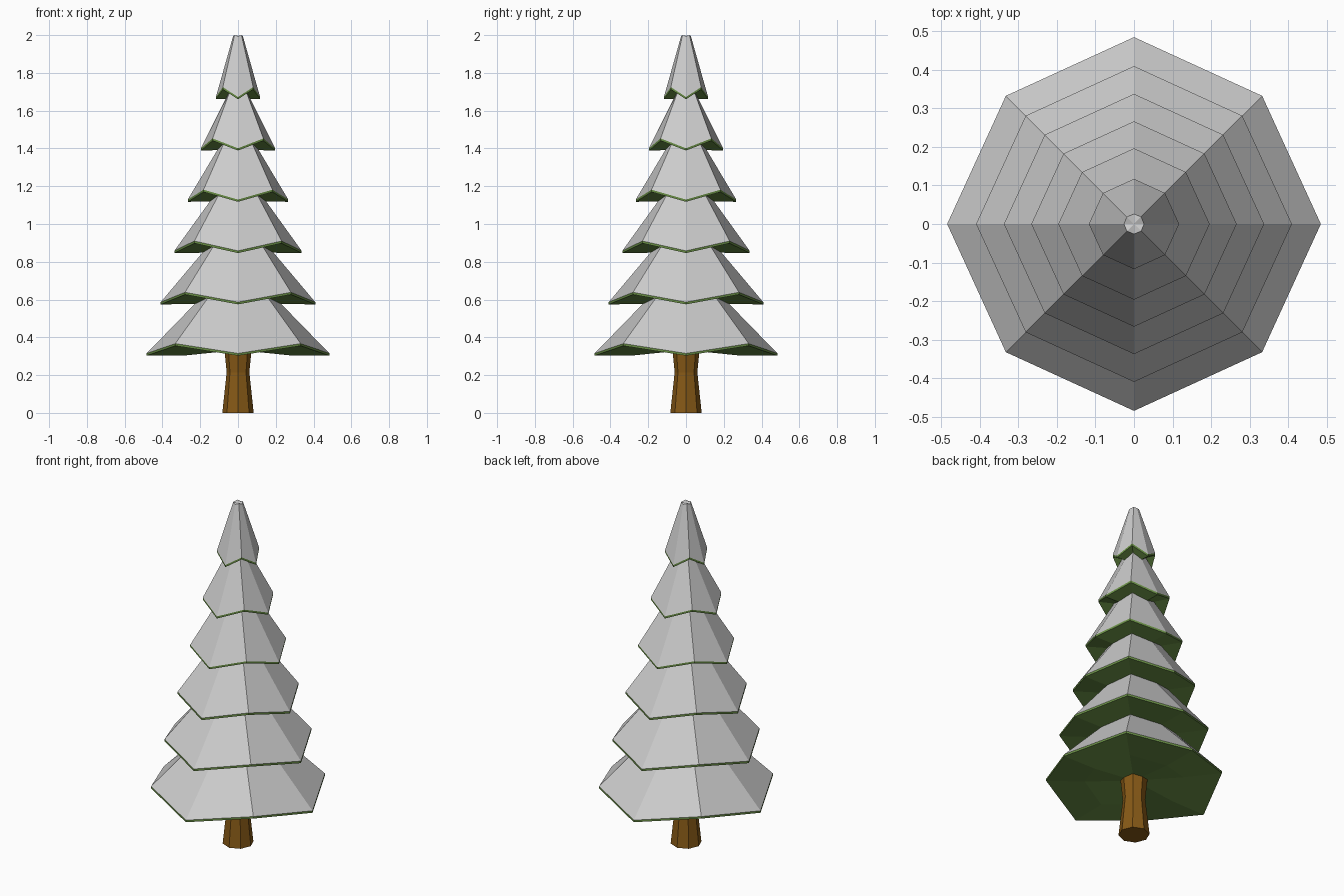
import bpy, bmesh, math

if "Cube" in bpy.data.objects:
    bpy.data.objects.remove(bpy.data.objects["Cube"])


def material(name, color):
    m = bpy.data.materials.new(name)
    m.diffuse_color = (*color, 1)
    m.use_nodes = True
    m.node_tree.nodes["Principled BSDF"].inputs["Base Color"].default_value = m.diffuse_color
    return m


def ring(r, z, rise=0.0, squash=1.0):
    """Octagon; every second (diagonal) corner is raised and pulled in."""
    pts = []
    for i in range(8):
        a = i * math.pi / 4
        odd = i % 2
        rr = r * (squash if odd else 1)
        pts.append((rr * math.cos(a), rr * math.sin(a), z + rise * odd))
    return pts


def loft(name, rings, mat=None, cap_bottom=None, cap_top=None):
    """Skin rings from bottom to top; caps are fans to a point at the given z."""
    bm = bmesh.new()
    loops = [[bm.verts.new(p) for p in r] for r in rings]
    for lo, hi in zip(loops, loops[1:]):
        for i in range(8):
            j = (i + 1) % 8
            bm.faces.new((lo[i], lo[j], hi[j], hi[i]))
    for z, loop, up in ((cap_bottom, loops[0], False), (cap_top, loops[-1], True)):
        if z is None:
            continue
        c = bm.verts.new((0, 0, z))
        for i in range(8):
            a, b = loop[i], loop[(i + 1) % 8]
            bm.faces.new((a, b, c) if up else (b, a, c))
    me = bpy.data.meshes.new(name)
    bm.to_mesh(me)
    bm.free()
    ob = bpy.data.objects.new(name, me)
    bpy.context.collection.objects.link(ob)
    if mat:
        me.materials.append(mat)
    return ob


green = material("needles", (0.14, 0.27, 0.06))
brown = material("bark", (0.24, 0.10, 0.008))

# Trunk: flared foot, narrow waist
loft("trunk", [ring(0.083, 0), ring(0.06, 0.215), ring(0.072, 0.335)],
     brown, cap_bottom=0, cap_top=0.335)

RISE, SQUASH, INNER, RIM = 0.052, 0.97, 0.56, 0.012
radii = [0.484, 0.409, 0.337, 0.266, 0.196, 0.117]
heights = [0.303 + 0.2715 * i for i in range(6)]


def inner_ring(i):
    return ring(radii[i] * INNER, heights[i] + 0.002, 0.035, SQUASH)


# Tiers: green underside and rim, snow slope up to the next underside
for i, (r, z) in enumerate(zip(radii, heights)):
    edge = ring(r, z + RIM, RISE, SQUASH)
    loft(f"branch_underside_{i + 1}",
         [inner_ring(i), ring(r, z, RISE, SQUASH), edge], green,
         cap_bottom=z + 0.03 if i == 0 else None)
    last = i == 5
    top = ring(0.026, 1.994, 0.006) if last else inner_ring(i + 1)
    loft(f"snow_{i + 1}", [edge, top], cap_top=1.996 if last else None)
